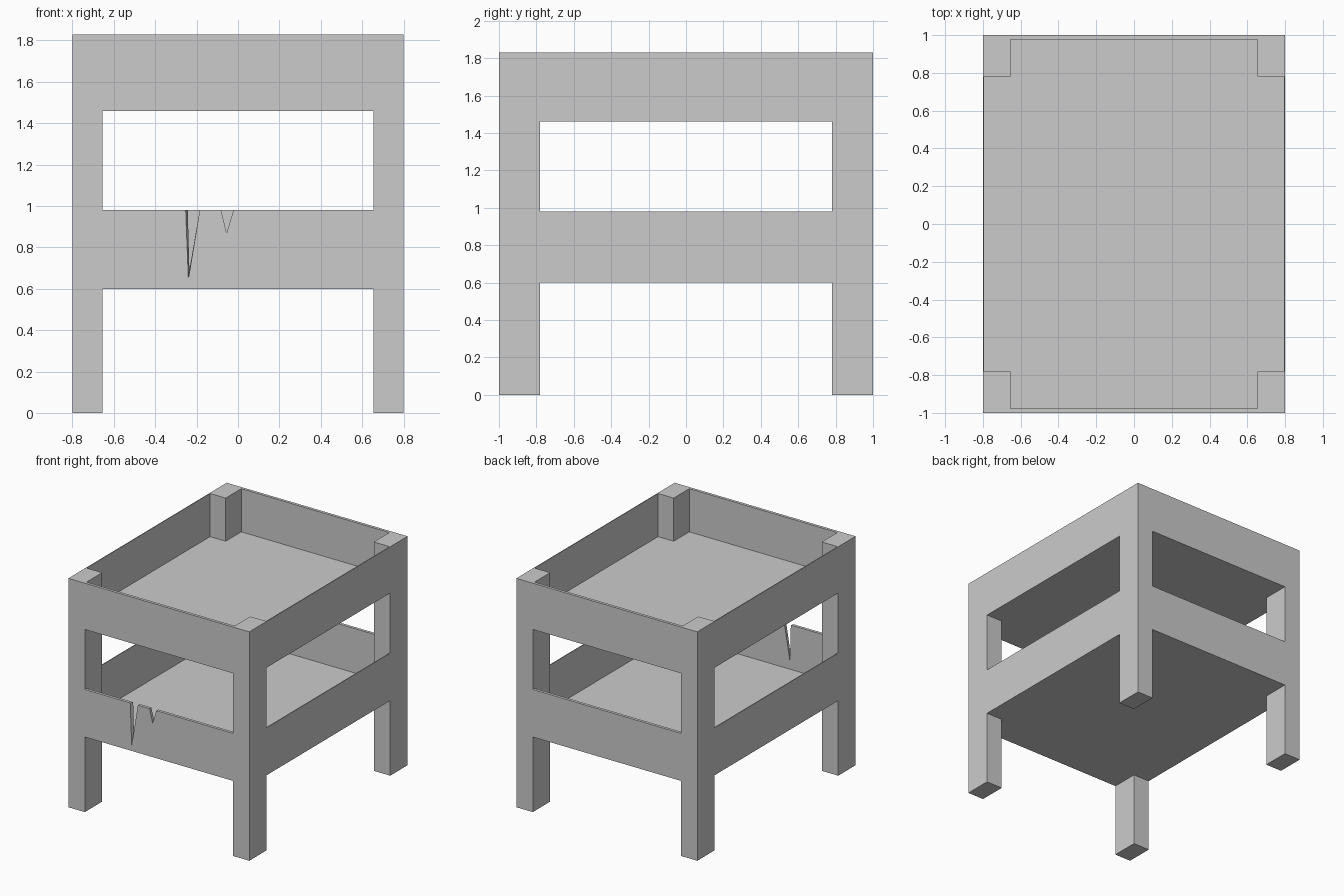
import bpy, bmesh

if "Cube" in bpy.data.objects:
    bpy.data.objects.remove(bpy.data.objects["Cube"])

HX, HY, TOP = 0.80, 1.00, 1.83      # outer half sizes and height
LX, LY = 0.655, 0.78                # inner faces of the legs
IX, IY = 0.793, 0.977               # inner faces of the thin rails
TIERS = {"lower": (0.60, 0.98), "upper": (1.46, TOP)}
FLOOR = 0.025


def finish(name, bm):
    bmesh.ops.recalc_face_normals(bm, faces=bm.faces[:])
    mesh = bpy.data.meshes.new(name)
    bm.to_mesh(mesh)
    bm.free()
    obj = bpy.data.objects.new(name, mesh)
    bpy.context.collection.objects.link(obj)
    return obj


def box(name, x, y, z):
    bm = bmesh.new()
    bmesh.ops.create_cube(bm, size=1)
    for v in bm.verts:
        v.co = [r[0] if c < 0 else r[1] for c, r in zip(v.co, (x, y, z))]
    return finish(name, bm)


def loft(name, outer, inner, y_out, y_in):
    """Join two matching x/z profiles into a thin board."""
    bm = bmesh.new()
    a = [bm.verts.new((x, y_out, z)) for x, z in outer]
    b = [bm.verts.new((x, y_in, z)) for x, z in inner]
    bm.faces.new(a)
    bm.faces.new(b[::-1])
    for i in range(len(a)):
        j = (i + 1) % len(a)
        bm.faces.new((a[i], b[i], b[j], a[j]))
    return finish(name, bm)


# Corner legs
for sx, side in ((-1, "left"), (1, "right")):
    for sy, end in ((-1, "front"), (1, "back")):
        box(f"{end}_{side}_leg", sorted((sx * LX, sx * HX)),
            sorted((sy * LY, sy * HY)), (0, TOP))

# Tray floors and rails between the legs
for tier, z in TIERS.items():
    box(f"{tier}_floor", (-IX, IX), (-IY, IY), (z[0], z[0] + FLOOR))
    for s, side in ((-1, "left"), (1, "right")):
        box(f"{tier}_{side}_rail", sorted((s * IX, s * HX)), (-LY, LY), z)
    box(f"{tier}_back_rail", (-LX, LX), (IY, HY), z)
box("upper_front_rail", (-LX, LX), (-HY, -IY), TIERS["upper"])

# Lower front rail with two splintered cracks
z0, z1 = TIERS["lower"]
ends = [(LX, z1), (LX, z0), (-LX, z0), (-LX, z1)]
small = [(-0.082, z1), (-0.055, 0.87), (-0.022, z1)]
outer = ends + [(-0.253, z1), (-0.240, 0.645), (-0.185, z1)] + small
inner = ends + [(-0.243, z1), (-0.235, 0.69), (-0.185, z1)] + small
loft("lower_front_rail", outer, inner, -HY, -IY)
